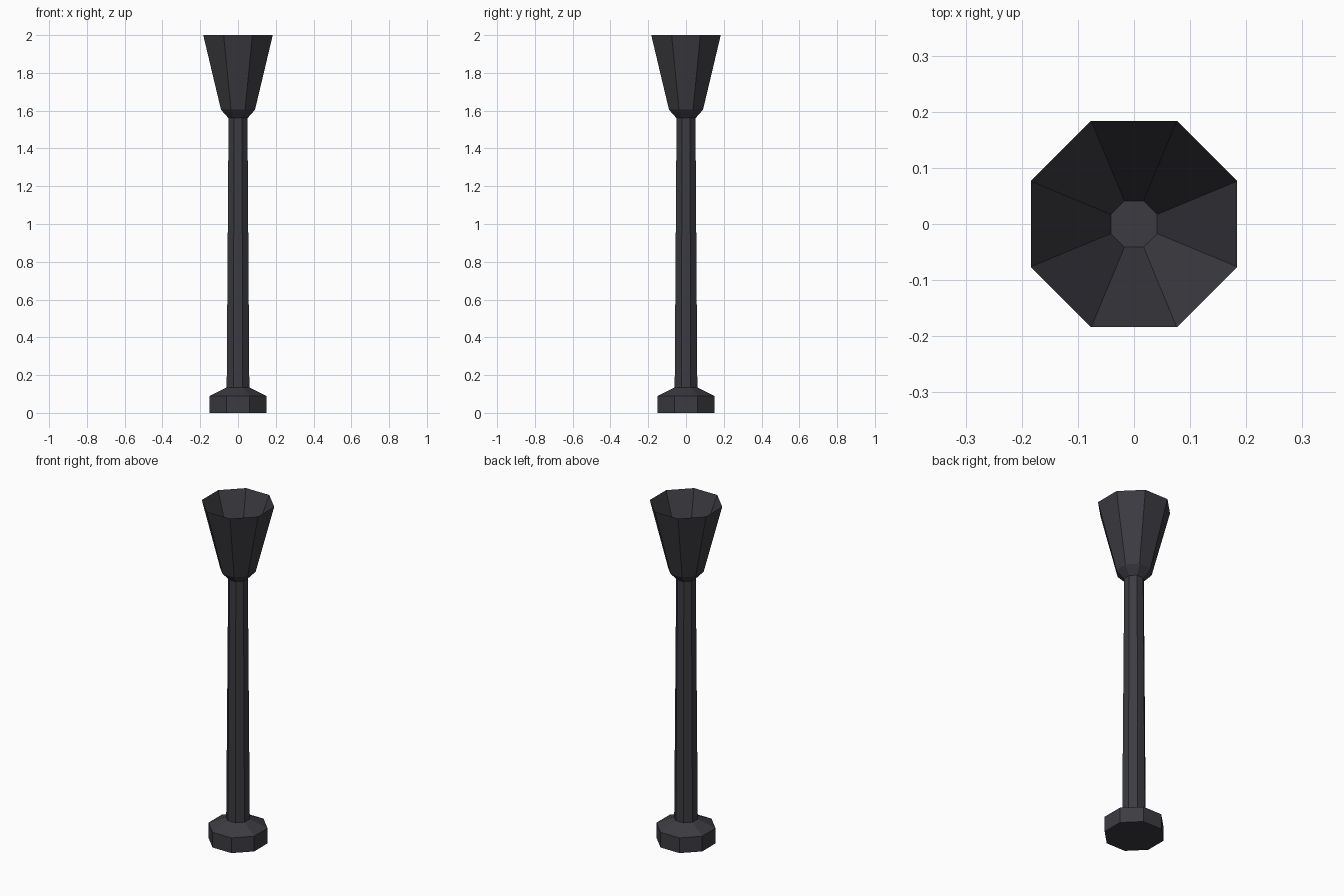
import bpy, bmesh, math

if "Cube" in bpy.data.objects:
    bpy.data.objects.remove(bpy.data.objects["Cube"])

dark_metal = bpy.data.materials.new("dark metal")
dark_metal.diffuse_color = (0.045, 0.044, 0.053, 1)
dark_metal.use_nodes = True
dark_metal.node_tree.nodes["Principled BSDF"].inputs["Base Color"].default_value = dark_metal.diffuse_color

SIDES = 8


def lathe(name, profile):
    """Octagonal part from (half width across flats, height) rings, capped at both ends."""
    bm = bmesh.new()
    rings = []
    for half, z in profile:
        r = half / math.cos(math.pi / SIDES)
        rings.append([bm.verts.new((r * math.cos((i + 0.5) * math.tau / SIDES),
                                    r * math.sin((i + 0.5) * math.tau / SIDES), z))
                      for i in range(SIDES)])
    for a, b in zip(rings, rings[1:]):
        for i in range(SIDES):
            j = (i + 1) % SIDES
            bm.faces.new((a[i], a[j], b[j], b[i]))
    bm.faces.new(rings[0][::-1])
    bm.faces.new(rings[-1])
    bmesh.ops.recalc_face_normals(bm, faces=bm.faces)
    mesh = bpy.data.meshes.new(name)
    bm.to_mesh(mesh)
    bm.free()
    mesh.materials.append(dark_metal)
    obj = bpy.data.objects.new(name, mesh)
    bpy.context.collection.objects.link(obj)
    return obj


# Foot with sloped shoulder
lathe("foot", [(0.15, 0), (0.15, 0.09), (0.06, 0.135)])
# Slightly tapered pole
lathe("pole", [(0.06, 0.13), (0.05, 1.57)])
# Flared cup: outer wall, sharp rim, then the hollow and its small floor
lathe("cup", [(0.05, 1.56), (0.09, 1.605), (0.184, 2.0), (0.041, 1.63)])
